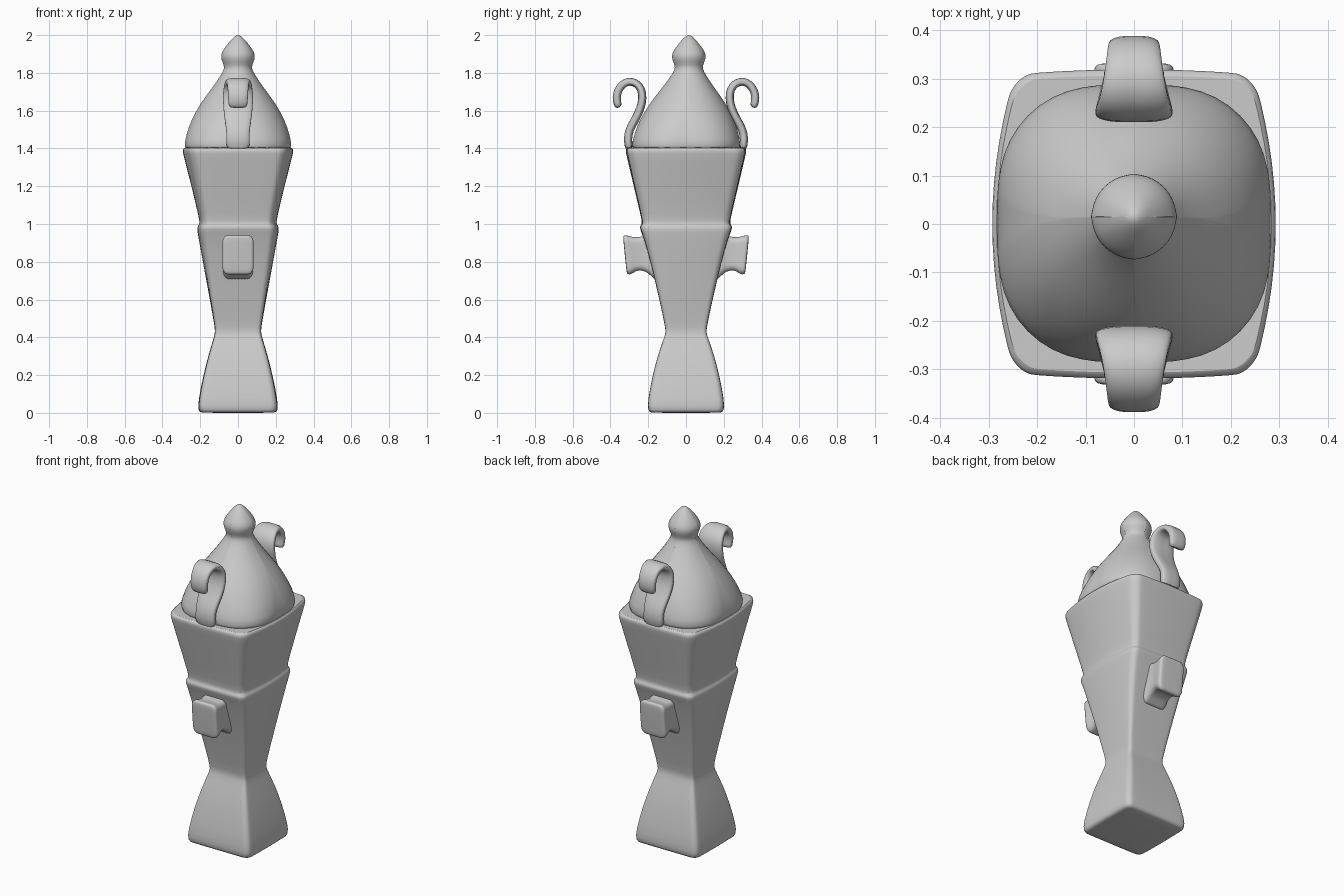
import bpy, bmesh, math
from mathutils import Vector

cube = bpy.data.objects.get("Cube")
if cube:
    bpy.data.objects.remove(cube, do_unlink=True)

grey = bpy.data.materials.new("stone grey")
grey.use_nodes = True
colour = (0.6, 0.6, 0.6, 1)
grey.diffuse_color = colour
grey.node_tree.nodes["Principled BSDF"].inputs["Base Color"].default_value = colour


def section(half_u, half_v, corner, bulge=0.0, steps=5, edge=6):
    """Rounded rectangle; corner is a fraction, bulge pulls in the u sides near the corners."""
    points = []
    for quarter in range(4):
        turn = quarter * math.pi / 2
        run = [(1, (1 - corner) * (2 * i / edge - 1)) for i in range(edge)]
        for i in range(steps):
            a = i / steps * math.pi / 2
            run.append((1 - corner + corner * math.cos(a), 1 - corner + corner * math.sin(a)))
        for u, v in run:
            ru = u * math.cos(turn) - v * math.sin(turn)
            rv = u * math.sin(turn) + v * math.cos(turn)
            points.append((ru * half_u * (1 - bulge * rv * rv),
                           rv * half_v * (1 - bulge * ru * ru / 5)))
    return points


def loft(name, rings):
    """Skin a list of matching rings, cap both ends and smooth the result."""
    bm = bmesh.new()
    loops = [[bm.verts.new(p) for p in ring] for ring in rings]
    for low, high in zip(loops, loops[1:]):
        for i in range(len(low)):
            j = (i + 1) % len(low)
            bm.faces.new((low[i], low[j], high[j], high[i]))
    bm.faces.new(loops[0][::-1])
    bm.faces.new(loops[-1])
    bmesh.ops.recalc_face_normals(bm, faces=bm.faces)
    mesh = bpy.data.meshes.new(name)
    bm.to_mesh(mesh)
    bm.free()
    mesh.materials.append(grey)
    obj = bpy.data.objects.new(name, mesh)
    bpy.context.collection.objects.link(obj)
    bpy.ops.object.select_all(action="DESELECT")
    obj.select_set(True)
    bpy.context.view_layer.objects.active = obj
    bpy.ops.object.shade_smooth_by_angle(angle=math.radians(60))
    smooth = obj.modifiers.new("rounding", "SUBSURF")
    smooth.levels = smooth.render_levels = 1
    return obj


# Flared foot, waist and two-stage square body: height, half width, half depth
body_profile = [(0, .19, .18), (.004, .205, .195), (.03, .214, .205), (.12, .2, .193),
                (.25, .172, .165), (.35, .143, .134), (.42, .122, .108), (.44, .121, .107),
                (.55, .14, .13), (.75, .177, .175), (.94, .212, .228), (.975, .217, .245),
                (.99, .213, .243), (1, .203, .232), (1.03, .206, .236), (1.2, .247, .277),
                (1.36, .289, .314), (1.39, .296, .322), (1.408, .288, .312), (1.4, .26, .27)]
rings = []
for z, hx, hy in body_profile:
    bulge = 0.02 + 0.15 * max(0, z - 0.44)
    rings.append([(u, v, z) for u, v in section(hx, hy, 0.16, bulge)])
loft("body", rings)

# Bell-shaped lid running up into the pointed finial
lid_profile = [(1.36, .28, .285), (1.42, .284, .288), (1.48, .272, .276), (1.55, .247, .25),
               (1.62, .21, .212), (1.68, .168, .17), (1.74, .122, .124), (1.79, .09, .09),
               (1.82, .073, .073), (1.84, .074, .074), (1.87, .088, .088), (1.895, .09, .09),
               (1.92, .08, .08), (1.96, .05, .05), (1.985, .027, .027), (2, .008, .008)]
rings = []
for z, hx, hy in lid_profile:
    roundness = min(1, 0.7 + max(0, z - 1.4))
    shift = 0.015 * min(1, max(0, (z - 1.4) / 0.4))
    rings.append([(u, v + shift, z) for u, v in section(hx, hy, roundness)])
loft("lid", rings)

# Curled strap handle: distance out, height, half width
handle_path = [(.3, 1.39, .068), (.31, 1.45, .06), (.3, 1.5, .062), (.27, 1.55, .07),
               (.24, 1.61, .077), (.228, 1.67, .08), (.236, 1.715, .077), (.262, 1.747, .07),
               (.3, 1.757, .062), (.335, 1.742, .057), (.36, 1.71, .054), (.369, 1.67, .052),
               (.362, 1.63, .05), (.354, 1.616, .044)]
# Flared lug: distance out, bottom, top, half width
lug_profile = [(.14, .68, .97, .088), (.18, .72, .955, .08), (.21, .75, .94, .074),
               (.255, .758, .927, .073), (.285, .742, .933, .079), (.312, .73, .943, .084),
               (.322, .738, .937, .078), (.324, .75, .92, .066)]

for side, label in ((-1, "front"), (1, "back")):
    rings = []
    for i, (out, z, half) in enumerate(handle_path):
        before = handle_path[max(i - 1, 0)]
        after = handle_path[min(i + 1, len(handle_path) - 1)]
        tangent = Vector((after[0] - before[0], after[1] - before[1])).normalized()
        thick = 0.012 if i == len(handle_path) - 1 else 0.022
        rings.append([(u, side * (out - v * tangent.y), z + v * tangent.x)
                      for u, v in section(half, thick, 0.7)])
    loft(label + "_handle", rings)

    rings = []
    for out, low, high, half in lug_profile:
        middle, tall = (low + high) / 2, (high - low) / 2
        lean = 0.1 if out > 0.27 else 0
        rings.append([(u, side * (out + lean * v), middle + v)
                      for u, v in section(half, tall, 0.35)])
    loft(label + "_lug", rings)
